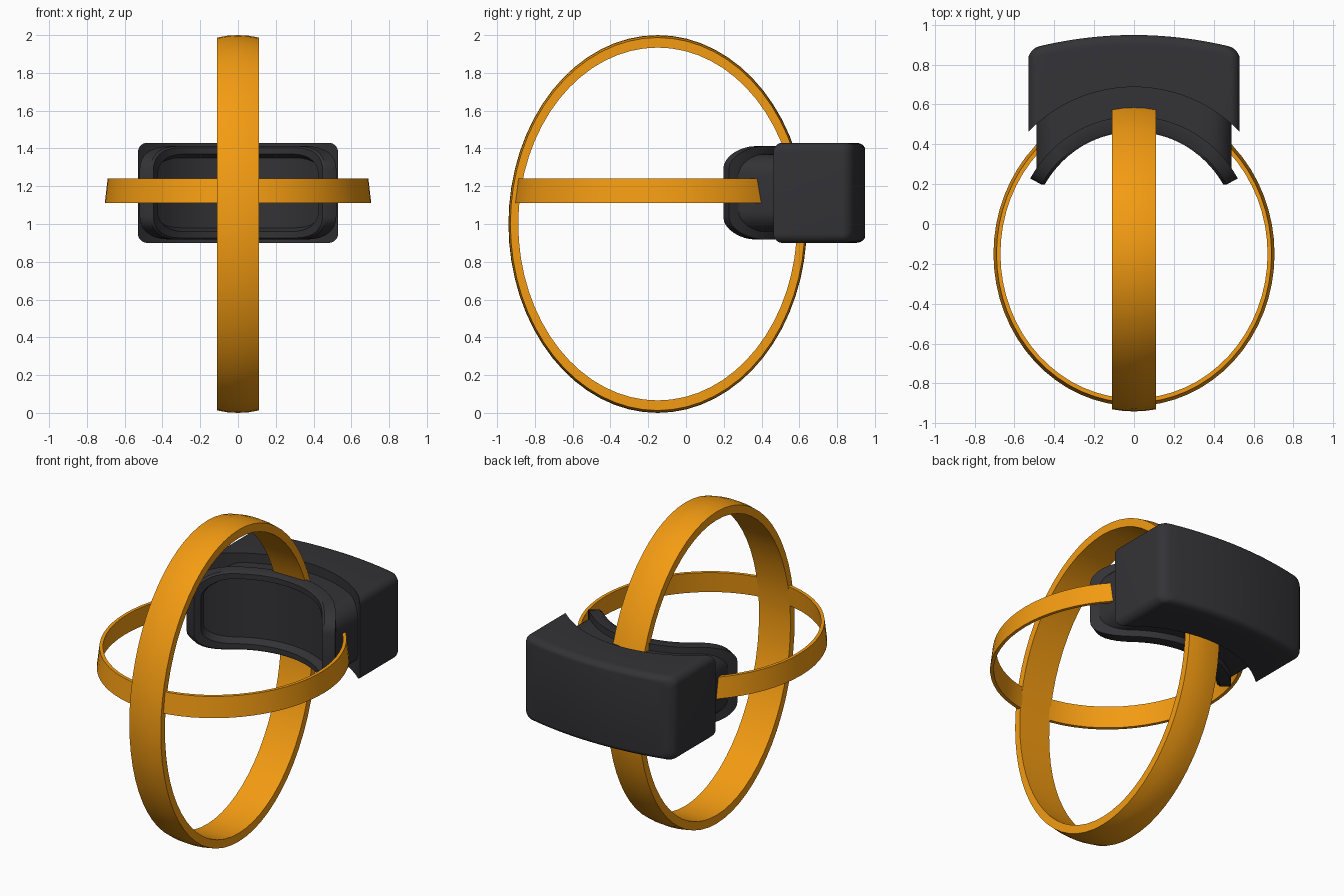
import bpy, bmesh
from math import sin, cos, pi, sqrt, radians

if "Cube" in bpy.data.objects:
    bpy.data.objects.remove(bpy.data.objects["Cube"])

ZC = 1.165   # height of the headset's middle
CY = -0.05   # centre of the face curve in y


def material(name, rgb):
    m = bpy.data.materials.new(name)
    m.diffuse_color = (*rgb, 1)
    m.use_nodes = True
    m.node_tree.nodes["Principled BSDF"].inputs["Base Color"].default_value = m.diffuse_color
    return m


DARK = material("dark plastic", (0.033, 0.033, 0.038))
ORANGE = material("orange strap", (0.9, 0.33, 0.006))


def finish(name, bm, mat, angle):
    bmesh.ops.recalc_face_normals(bm, faces=bm.faces)
    me = bpy.data.meshes.new(name)
    bm.to_mesh(me)
    bm.free()
    me.materials.append(mat)
    ob = bpy.data.objects.new(name, me)
    bpy.context.collection.objects.link(ob)
    bpy.ops.object.select_all(action='DESELECT')
    ob.select_set(True)
    bpy.context.view_layer.objects.active = ob
    bpy.ops.object.shade_smooth_by_angle(angle=radians(angle))
    return ob


def columns(hu, hh, ru, rz, mid=12, cor=8):
    """Half heights of a rounded rectangle, from left to right."""
    right = [((hu - ru) * i / mid, hh) for i in range(mid)]
    for i in range(cor + 1):
        t = pi / 2 * i / cor
        right.append((hu - ru + ru * sin(t), hh - rz + rz * cos(t)))
    return [(-u, h) for u, h in right[:0:-1]] + right


def loft(name, rings, mat):
    """Skin rounded rectangles, each laid on its own curved sheet, and cap both ends."""
    bm = bmesh.new()
    loops = []
    for hu, hh, ru, rz, sheet in rings:
        cols = columns(hu, hh, ru, rz)
        pts = cols + [(u, -h) for u, h in reversed(cols)]
        loops.append([bm.verts.new((*sheet(u), ZC + h)) for u, h in pts])
    n = len(loops[0])
    for a, b in zip(loops, loops[1:]):
        for i in range(n):
            j = (i + 1) % n
            bm.faces.new((a[i], a[j], b[j], b[i]))
    for lp in (loops[0], loops[-1]):
        for i in range(n // 2 - 1):
            bm.faces.new((lp[i], lp[i + 1], lp[n - 2 - i], lp[n - 1 - i]))
    return finish(name, bm, mat, 35)


def polar(r):          # u is an angle around the face
    return lambda a: (r * sin(a), CY + r * cos(a))


def face_arc(r):       # u is x, on the same face curve
    return lambda x: (x, CY + sqrt(r * r - x * x))


def back_arc(d):       # gently bowed outer face
    return lambda x: (x, 0.948 - d - 0.25 * x * x)


# Visor body: curved hollow side towards the face, rounded outer edges
body = [(0.53, 0.265, 0.05, 0.05, face_arc(0.737))]
for i in range(7):
    t = pi / 2 * i / 6
    c = 1 - cos(t)
    body.append((0.53 - 0.055 * c, 0.265 - 0.035 * c, 0.05, 0.05,
                 back_arc(0.05 * (1 - sin(t)))))
loft("visor_body", body, DARK)

# Neck between the body and the face cushion
loft("visor_neck", [(0.49, 0.205, 0.12, 0.11, face_arc(0.575)),
                    (0.49, 0.205, 0.12, 0.11, face_arc(0.77))], DARK)

# Face cushion: bent rim with a recessed panel
loft("face_cushion", [(1.08, 0.247, 0.42, 0.12, polar(0.59)),
                      (1.08, 0.247, 0.42, 0.12, polar(0.525)),
                      (1.065, 0.238, 0.41, 0.115, polar(0.512)),
                      (0.98, 0.205, 0.38, 0.11, polar(0.512)),
                      (0.92, 0.185, 0.34, 0.10, polar(0.56))], DARK)


def strap(name, ry, other, profile, place, segs=64):
    """Elliptical band; profile holds (position across the band, radial offset)."""
    bm = bmesh.new()
    loops = []
    for i in range(segs):
        t = 2 * pi * i / segs
        loops.append([bm.verts.new(place(w, (ry + d * ry / other) * cos(t),
                                         (other + d) * sin(t))) for w, d in profile])
    k = len(profile)
    for i in range(segs):
        a, b = loops[i], loops[(i + 1) % segs]
        for j in range(k):
            m = (j + 1) % k
            bm.faces.new((a[j], a[m], b[m], b[j]))
    return finish(name, bm, ORANGE, 30)


# Upright strap, slightly crowned on the outside
strap("upright_strap", 0.79, 1.0,
      [(-0.11, -0.013), (-0.055, -0.003), (0, 0), (0.055, -0.003), (0.11, -0.013),
       (0.11, -0.066), (-0.11, -0.066)],
      lambda w, p, q: (w, -0.15 + p, 1.0 + q))

# Level strap, narrower towards its top edge
strap("level_strap", 0.763, 0.705,
      [(-0.065, 0), (0.065, -0.015), (0.065, -0.035), (-0.065, -0.02)],
      lambda w, p, q: (q, -0.15 + p, 1.177 + w))
